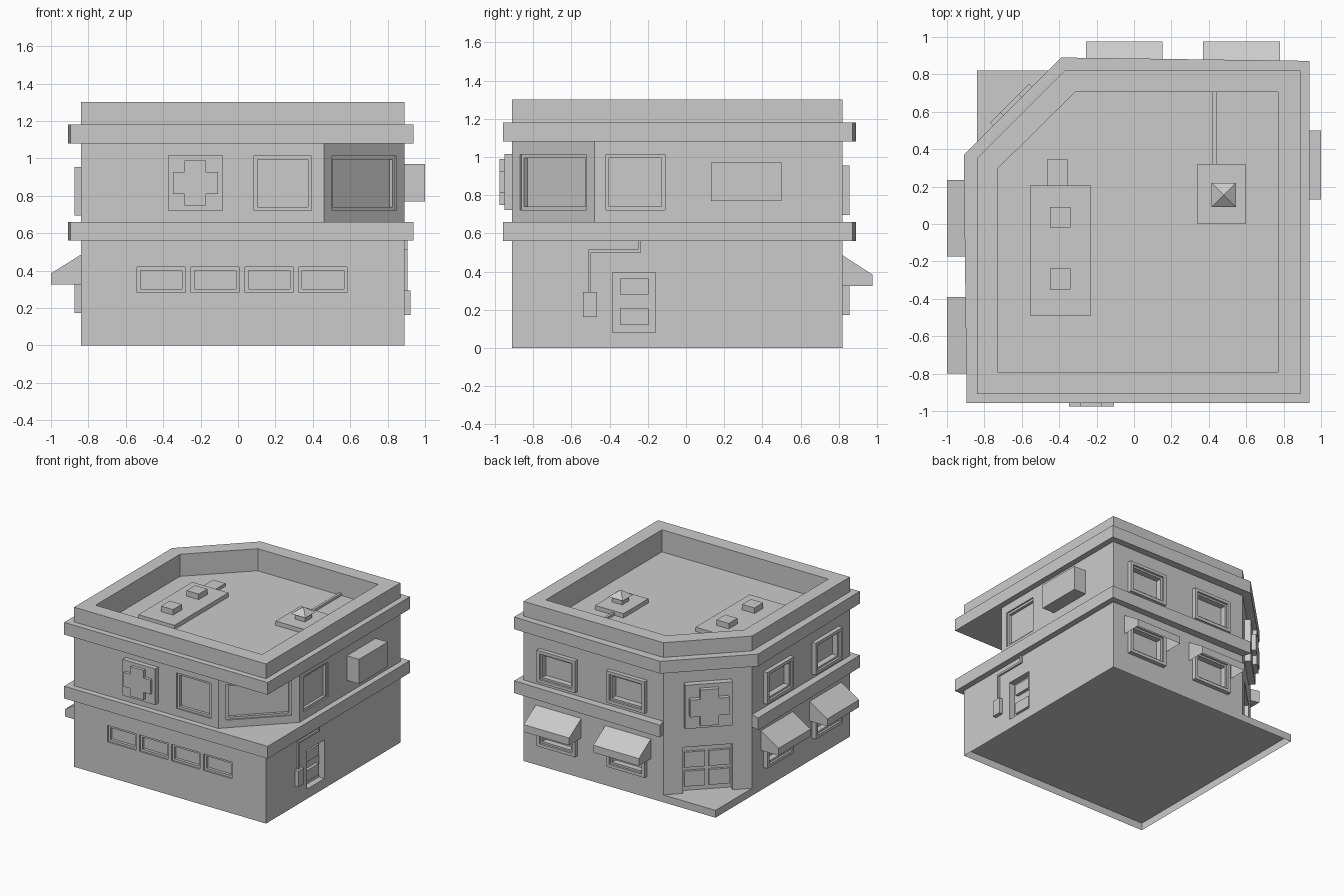
import bpy, bmesh
from math import radians
from mathutils import Matrix

if "Cube" in bpy.data.objects:
    bpy.data.objects.remove(bpy.data.objects["Cube"])


def make(name, verts, faces, matrix=None, fix=True):
    bm = bmesh.new()
    vs = [bm.verts.new(v) for v in verts]
    for f in faces:
        bm.faces.new([vs[i] for i in f])
    if fix:
        bmesh.ops.recalc_face_normals(bm, faces=bm.faces)
    me = bpy.data.meshes.new(name)
    bm.to_mesh(me)
    bm.free()
    ob = bpy.data.objects.new(name, me)
    bpy.context.collection.objects.link(ob)
    if matrix:
        ob.matrix_world = matrix
    return ob


def prism(name, pts, z0, z1):
    n = len(pts)
    verts = [(x, y, z0) for x, y in pts] + [(x, y, z1) for x, y in pts]
    faces = [range(n), range(n, 2 * n)]
    faces += [(i, (i + 1) % n, n + (i + 1) % n, n + i) for i in range(n)]
    return make(name, verts, faces)


def box(name, wall, u0, u1, n0, n1, z0, z1):
    """Box on a wall: u along it, n outward from it, z up."""
    pts = [(u0, -n1), (u1, -n1), (u1, -n0), (u0, -n0)]
    ob = prism(name, pts, z0, z1)
    ob.matrix_world = wall
    return ob


def cut(target, cutter):
    m = target.modifiers.new("cut", 'BOOLEAN')
    m.operation, m.solver, m.object = 'DIFFERENCE', 'EXACT', cutter
    bpy.context.view_layer.objects.active = target
    bpy.ops.object.modifier_apply(modifier=m.name)
    bpy.data.objects.remove(cutter)


def wall(x, y, deg):
    return Matrix.Translation((x, y, 0)) @ Matrix.Rotation(radians(deg), 4, 'Z')


FRONT, RIGHT = wall(0, -.91, 0), wall(.89, 0, 90)
BACK, LEFT = wall(0, .82, 180), wall(-.84, 0, 270)
BAY, ENTRY = wall(.675, -.695, 45), wall(-.605, .585, 225)
ROOF = Matrix.Identity(4)

# Storeys on a square base that is open underneath
outline = [(-.84, -.91), (.89, -.91), (.89, .82), (-.37, .82), (-.84, .35)]
lower = prism("lower_storey", outline, .06, .61)
upper = prism("upper_storey", [(-.84, -.91), (.46, -.91), (.89, -.48)] + outline[2:], .61, 1.11)
corners = [(-.84, -.91), (.89, -.91), (.89, .82), (-.84, .82)]
make("base", [(x, y, z) for z in (0, .06) for x, y in corners],
     [(4, 5, 6, 7), (0, 1, 5, 4), (1, 2, 6, 5), (2, 3, 7, 6), (3, 0, 4, 7)], fix=False)

# Ledges: the middle one stops at the entry corner
rim = [(-.895, -.958), (.938, -.958), (.938, .872), (-.39, .89), (-.91, .37)]
top_ledge = prism("top_ledge", rim, 1.08, 1.18)
prism("middle_ledge", rim[:4] + [(-.37, .82), (-.84, .35), (-.91, .37)], .56, .66)

# Parapet with sunken roof
parapet = prism("parapet", outline, 1.10, 1.30)
for body in (parapet, top_ledge):
    cut(body, prism("roof_cutter", [(-.73, -.79), (.77, -.79), (.77, .705), (-.315, .705), (-.73, .295)], 1.12, 1.5))


# Flush windows: a shallow rebate with a deeper pane
def flush_window(body, w, u0, u1, z0, z1, b=.018):
    cut(body, box("cutter", w, u0, u1, -.012, .1, z0, z1))
    cut(body, box("cutter", w, u0 + b, u1 - b, -.035, .1, z0 + b, z1 - b))


for i in range(4):
    u = -.54 + i * .2885
    flush_window(lower, FRONT, u, u + .258, .283, .418)
flush_window(upper, FRONT, .085, .392, .722, 1.012)
flush_window(upper, RIGHT, -.42, -.11, .722, 1.012)
flush_window(upper, BAY, -.245, .245, .722, 1.012)


# Raised window frames with recessed panes
def framed_window(body, w, u, z0):
    u0, u1, z1 = u - .172, u + .172, z0 + .26
    cut(body, box("cutter", w, u0 + .04, u1 - .04, -.03, .1, z0 + .04, z1 - .04))
    frame = box("window_frame", w, u0, u1, 0, .035, z0, z1)
    cut(frame, box("cutter", w, u0 + .04, u1 - .04, -.1, .1, z0 + .04, z1 - .04))
    cut(frame, box("cutter", w, u0 + .025, u1 - .025, .018, .1, z0 + .025, z1 - .025))


# Hollow awning: slope, valance and two cheeks
def awning(w, u, reach):
    verts = []
    for s in (u - .205, u + .205):
        verts += [(s, 0, .485), (s, -reach, .385), (s, -reach, .325), (s, 0, .325)]
    faces = [(0, 1, 5, 4), (1, 2, 6, 5), (0, 3, 2, 1), (4, 5, 6, 7)]
    make("awning", verts, faces, w, fix=False)


for w, centres, reach in ((BACK, (.0525, -.575), .155), (LEFT, (-.03, .595), .16)):
    for u in centres:
        framed_window(upper, w, u, .695)
        framed_window(lower, w, u, .173)
        awning(w, u, reach)


# Cross signs
def cross_sign(w, u, z, half, panel, depth, arm, thick):
    box("sign_panel", w, u - half, u + half, 0, panel, z - half, z + half)
    a, t = arm, thick
    pts = [(-t, -a), (t, -a), (t, -t), (a, -t), (a, t), (t, t),
           (t, a), (-t, a), (-t, t), (-a, t), (-a, -t), (-t, -t)]
    n = len(pts)
    verts = [(u + x, -d, z + y) for d in (panel, depth) for x, y in pts]
    faces = [range(n), range(n, 2 * n)]
    faces += [(i, (i + 1) % n, n + (i + 1) % n, n + i) for i in range(n)]
    make("sign_cross", verts, faces, w)


cross_sign(FRONT, -.228, .868, .147, .04, .065, .12, .058)
cross_sign(ENTRY, 0, .785, .178, .05, .085, .147, .07)

# Entry door with four panes
cut(lower, box("cutter", ENTRY, -.185, .185, -.05, .1, 0, .435))
box("entry_door", ENTRY, -.185, .185, -.07, -.05, .06, .435)
for u in (-.17, .015):
    for z in (.1, .255):
        box("entry_door_pane", ENTRY, u, u + .155, -.05, -.03, z, z + .125)

# Side door, meter box and conduit
cut(lower, box("cutter", RIGHT, -.385, -.16, -.05, .1, .08, .395))
for z0, z1 in ((.12, .21), (.28, .365)):
    box("side_door_panel", RIGHT, -.345, -.195, -.05, -.025, z0, z1)
box("meter_box", RIGHT, -.54, -.465, 0, .032, .163, .293)
box("conduit_lower", RIGHT, -.513, -.497, 0, .015, .293, .515)
box("conduit_across", RIGHT, -.513, -.235, 0, .015, .5, .516)
box("conduit_upper", RIGHT, -.251, -.235, 0, .015, .516, .56)

# Wall-mounted air unit
box("air_unit", RIGHT, .13, .5, 0, .11, .77, .97)


# Rooftop equipment (n runs toward -y)
def roof_box(name, x0, x1, y0, y1, z0, z1):
    return box(name, ROOF, x0, x1, -y1, -y0, z0, z1)


roof_box("large_roof_unit", -.555, -.23, -.49, .205, 1.12, 1.155)
roof_box("roof_duct", -.465, -.355, .205, .345, 1.12, 1.145)
for y in (-.35, -.02):
    roof_box("roof_fan", -.45, -.34, y, y + .112, 1.155, 1.2)
roof_box("small_roof_unit", .34, .595, 0, .32, 1.12, 1.155)
roof_box("roof_pipe", .42, .44, .32, .705, 1.12, 1.14)
roof_box("vent_stem", .435, .525, .11, .2, 1.155, 1.2)
make("vent_cap", [(.415, .09, 1.2), (.545, .09, 1.2), (.545, .22, 1.2), (.415, .22, 1.2), (.48, .155, 1.25)],
     [(0, 1, 2, 3), (0, 1, 4), (1, 2, 4), (2, 3, 4), (3, 0, 4)])
